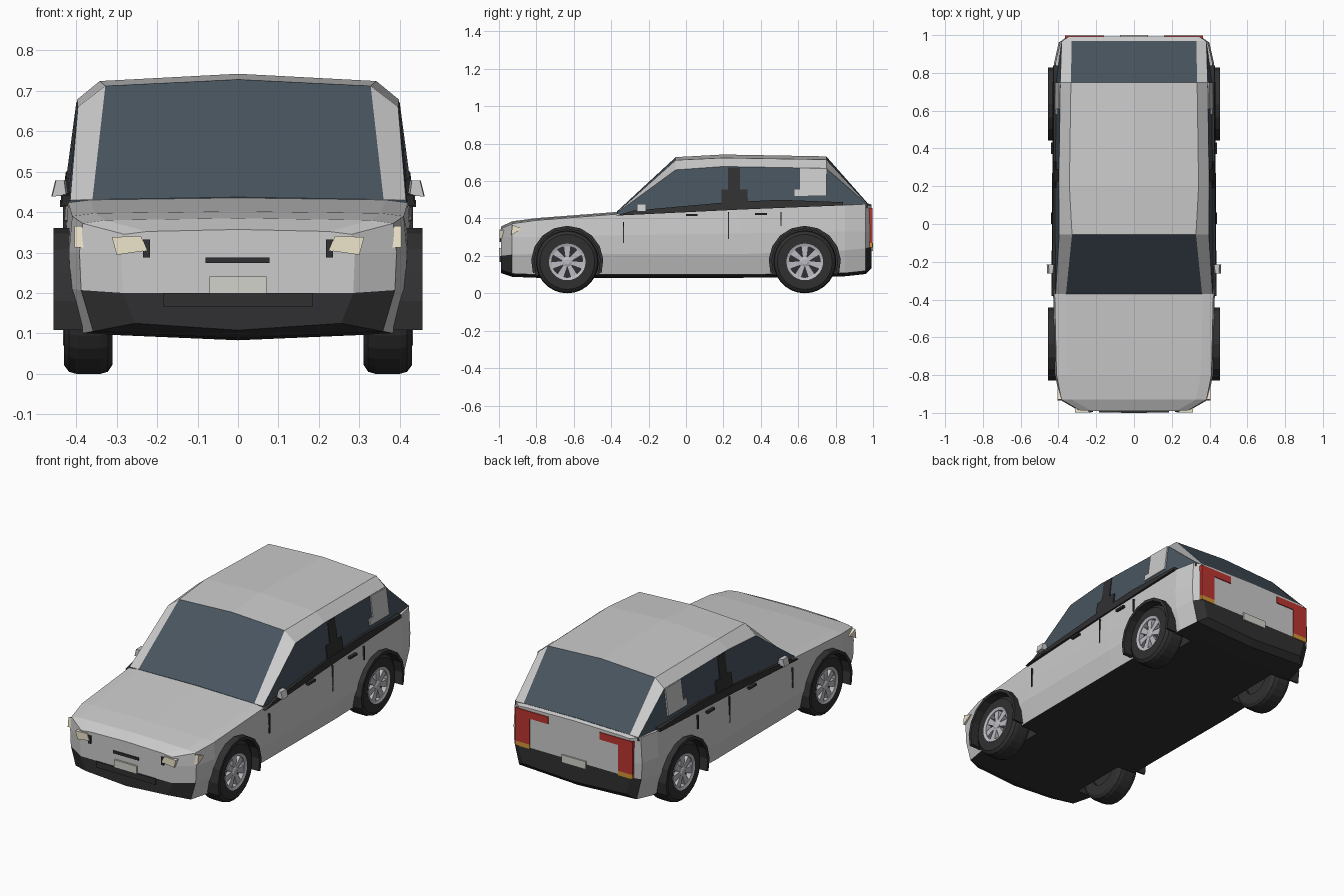
import bpy, bmesh
from math import sin, cos, pi

if "Cube" in bpy.data.objects:
    bpy.data.objects.remove(bpy.data.objects["Cube"])


def mat(name, r, g, b):
    m = bpy.data.materials.new(name)
    m.diffuse_color = (r, g, b, 1)
    m.use_nodes = True
    m.node_tree.nodes["Principled BSDF"].inputs["Base Color"].default_value = m.diffuse_color
    return m


PAINT = mat("paint", .52, .52, .52)
DARK = mat("dark_trim", .03, .03, .032)
GLASS = mat("glass", .065, .09, .115)
TYRE = mat("tyre_rubber", .03, .03, .03)
METAL = mat("rim_metal", .5, .5, .54)
CREAM = mat("lamp_cream", .85, .78, .6)
RED = mat("lamp_red", .5, .035, .03)
ORANGE = mat("lamp_orange", .65, .3, .04)
PLATE = mat("plate_white", .65, .65, .6)


def finish(name, bm, mats):
    bmesh.ops.recalc_face_normals(bm, faces=bm.faces)
    me = bpy.data.meshes.new(name)
    bm.to_mesh(me)
    bm.free()
    for m in mats:
        me.materials.append(m)
    ob = bpy.data.objects.new(name, me)
    bpy.context.collection.objects.link(ob)
    return ob


def loft(name, stations, mats, pick):
    """Symmetric loft along y; pick(station, segment) gives the material slot."""
    bm = bmesh.new()
    rings = []
    for y, half in stations:
        full = half + [(-x, z) for x, z in half[-2:0:-1]]
        rings.append([bm.verts.new((x, y, z)) for x, z in full])
    h, n = len(stations[0][1]), len(rings[0])
    for i in range(len(rings) - 1):
        for k in range(n):
            a, b = rings[i], rings[i + 1]
            f = bm.faces.new((a[k], a[(k + 1) % n], b[(k + 1) % n], b[k]))
            f.material_index = pick(i, k if k < h - 1 else n - 1 - k)
    for i, r in ((0, rings[0]), (len(rings) - 2, rings[-1])):
        for j in range(h - 1):
            loop = list(dict.fromkeys((r[j], r[j + 1], r[-j - 1], r[-j % n])))
            f = bm.faces.new(loop)
            f.material_index = pick(i, j)
    return finish(name, bm, mats)


def prism(name, a, b, m, mirror=True):
    """Solid between two matching 3D loops, optionally with its x mirror."""
    bm = bmesh.new()
    for s in ((1, -1) if mirror else (1,)):
        va, vb = ([bm.verts.new((s * x, y, z)) for x, y, z in l] for l in (a, b))
        bm.faces.new(va)
        bm.faces.new(vb)
        for k in range(len(a)):
            q = (k + 1) % len(a)
            bm.faces.new((va[k], va[q], vb[q], vb[k]))
    return finish(name, bm, [m])


def side(name, pts, x0, x1, m):
    return prism(name, [(x0, y, z) for y, z in pts], [(x1, y, z) for y, z in pts], m)


def face_on(name, pts, y0, y1, m, mirror=True):
    return prism(name, [(x, y0, z) for x, z in pts], [(x, y1, z) for x, z in pts], m, mirror)


def rect(a0, a1, b0, b1):
    return [(a0, b0), (a1, b0), (a1, b1), (a0, b1)]


# lower body: y, half width, bottom z, bumper line z, mid z, shoulder z, top z
rows = [(-.99, .285, .125, .20, .30, .345, .357),
        (-.93, .388, .105, .207, .30, .372, .385),
        (-.80, .414, .10, .21, .30, .39, .402),
        (-.37, .424, .10, .21, .31, .423, .435),
        (.30, .428, .10, .21, .32, .452, .465),
        (.85, .42, .108, .23, .33, .473, .48),
        (.96, .395, .12, .24, .33, .474, .484),
        (.992, .35, .15, .25, .33, .467, .475)]
body = loft("body", [(y, [(0, zb - .017), (w - .03, zb), (w, z2), (w + .004, zm),
                          (w - .004, zs), (w - .06, zt - .005), (0, zt)])
                     for y, w, zb, z2, zm, zs, zt in rows], [PAINT, DARK],
            lambda i, k: int(k == 0 or (k == 1 and i in (0, 6))))

# cabin with windscreen, roof and side glass
cabin_rows = [(-.37, (.42, .415), (.415, .43), (.36, .431), .437),
              (-.055, (.422, .42), (.396, .66), (.328, .712), .728),
              (.20, (.424, .43), (.398, .678), (.342, .724), .742),
              (.75, (.416, .45), (.39, .668), (.334, .715), .732),
              (.97, (.385, .455), (.383, .475), (.33, .477), .483)]
loft("cabin", [(y, [(0, a[1]), a, b, c, (0, z)]) for y, a, b, c, z in cabin_rows],
     [PAINT, GLASS], lambda i, k: int(k == 1 or (k == 3 and i in (0, 3))))

# wheel wells cut from the body
WHEELS = [(s, y) for s in (1, -1) for y in (-.635, .635)]
for s, y in WHEELS:
    c = [(y + .183 * cos(t * pi / 10), .168 + .183 * sin(t * pi / 10)) for t in range(20)]
    cut = prism("well_cutter", [(s * .28, u, v) for u, v in c],
                [(s * .6, u, v) for u, v in c], PAINT, False)
    cut.data.materials.append(DARK)
    for p in cut.data.polygons:
        p.material_index = 1
    cut.hide_render = True
    mod = body.modifiers.new("well", "BOOLEAN")
    mod.object, mod.operation, mod.solver = cut, "DIFFERENCE", "EXACT"
    bpy.context.view_layer.objects.active = body
    bpy.ops.object.modifier_apply(modifier=mod.name)
    bpy.data.objects.remove(cut)


def lathe(name, prof, s, y, m, n=28, closed=True):
    """Spin (radius, x) points about a wheel axle."""
    bm = bmesh.new()
    g = [[bm.verts.new((s * x, y + r * cos(2 * pi * t / n), .168 + r * sin(2 * pi * t / n)))
          for r, x in prof] for t in range(n)]
    k = len(prof)
    for t in range(n):
        for j in range(k if closed else k - 1):
            q = (j + 1) % k
            bm.faces.new((g[t][j], g[t][q], g[(t + 1) % n][q], g[(t + 1) % n][j]))
    if not closed:
        bm.faces.new([r[0] for r in g])
        bm.faces.new([r[-1] for r in g])
    return finish(name, bm, [m])


# wheels: tyre, dark dish, rim ring, hub and seven spokes
for s, y in WHEELS:
    lathe("tyre", [(.09, .31), (.145, .31), (.163, .322), (.168, .34), (.168, .40),
                   (.163, .418), (.147, .43), (.098, .43), (.09, .42)], s, y, TYRE)
    lathe("wheel_dish", [(.092, .33), (.092, .40)], s, y, DARK, closed=False)
    lathe("rim_ring", [(.083, .40), (.098, .40), (.098, .433), (.083, .428)], s, y, METAL)
    lathe("hub", [(.026, .395), (.026, .425), (.015, .43)], s, y, METAL, 14, False)
    for k in range(7):
        a = pi / 2 + 2 * pi * k / 7
        pts = [(y + u * cos(a) - v * sin(a), .168 + u * sin(a) + v * cos(a))
               for u, v in ((.01, -.01), (.088, -.02), (.088, .02), (.01, .01))]
        prism("spoke", [(s * .395, u, v) for u, v in pts],
              [(s * .424, u, v) for u, v in pts], METAL, False)

# wheel arch flares
for y in (-.635, .635):
    ang = [(-.1 + 1.2 * t / 10) * pi for t in range(11)]
    arc = [(r * cos(a), r * sin(a)) for r, l in ((.193, ang), (.176, ang[::-1])) for a in l]
    side("arch_flare", [(y + u, .168 + v) for u, v in arc], .385, .456, DARK)


# parts that follow the lean of the side glass
def on_glass(name, pts, m, out=.006):
    def fx(z):
        return .426 - .032 * (z - .43) / .24
    prism(name, [(fx(z) - .03, y, z) for y, z in pts],
          [(fx(z) + out, y, z) for y, z in pts], m)


on_glass("belt_trim", [(-.38, .415), (.3, .448), (.84, .47), (.84, .487), (.5, .50),
                       (.2, .485), (-.28, .442)], DARK, .009)
on_glass("centre_pillar", [(.19, .48), (.33, .485), (.33, .555), (.29, .555), (.29, .672),
                           (.225, .672), (.225, .555), (.19, .555)], DARK)
on_glass("rear_pillar", [(.58, .52), (.75, .52), (.75, .666), (.61, .67), (.61, .555),
                         (.58, .555)], PAINT, .003)

# door handles, shut lines and mirrors
for y in (0, .37):
    side("door_handle", rect(y, y + .062, .412 + y * .015, .424 + y * .015), .41, .44, DARK)
for y, z0, z1 in ((-.335, .27, .38), (.228, .29, .435), (.507, .36, .435)):
    side("door_line", rect(y - .003, y + .003, z0, z1), .41, .433, DARK)
prism("mirror", [(x, -.262, z) for x, z in ((.425, .442), (.46, .438), (.45, .478), (.43, .478))],
      [(x, -.215, z) for x, z in ((.42, .442), (.462, .438), (.452, .478), (.425, .478))], PAINT)
side("mirror_arm", rect(-.25, -.225, .425, .447), .40, .438, DARK)

# front lamps, slots and plate
face_on("headlight", [(.225, .305), (.30, .294), (.312, .338), (.24, .341)], -.998, -.95, CREAM)
face_on("headlight_bezel", rect(.218, .235, .288, .332), -.996, -.95, DARK)
side("side_marker", [(-.935, .312), (-.928, .365), (-.873, .345)], .36, .404, CREAM)
face_on("front_slot", rect(-.08, .078, .274, .288), -.997, -.96, DARK, False)
face_on("front_plate", rect(-.07, .07, .20, .241), -1, -.96, PLATE, False)
face_on("lower_intake", [(-.185, .167), (.185, .167), (.185, .20), (-.185, .20)],
        -.998, -.96, TYRE, False)

# tail lamps, reflectors and rear plate
face_on("tail_lamp", [(.16, .415), (.275, .415), (.275, .27), (.365, .27), (.365, .455),
                      (.16, .455)], .95, .997, RED)
face_on("tail_reflector", rect(.275, .365, .245, .27), .95, .997, ORANGE)
face_on("rear_plate", rect(-.075, .075, .225, .268), .96, 1, PLATE, False)
